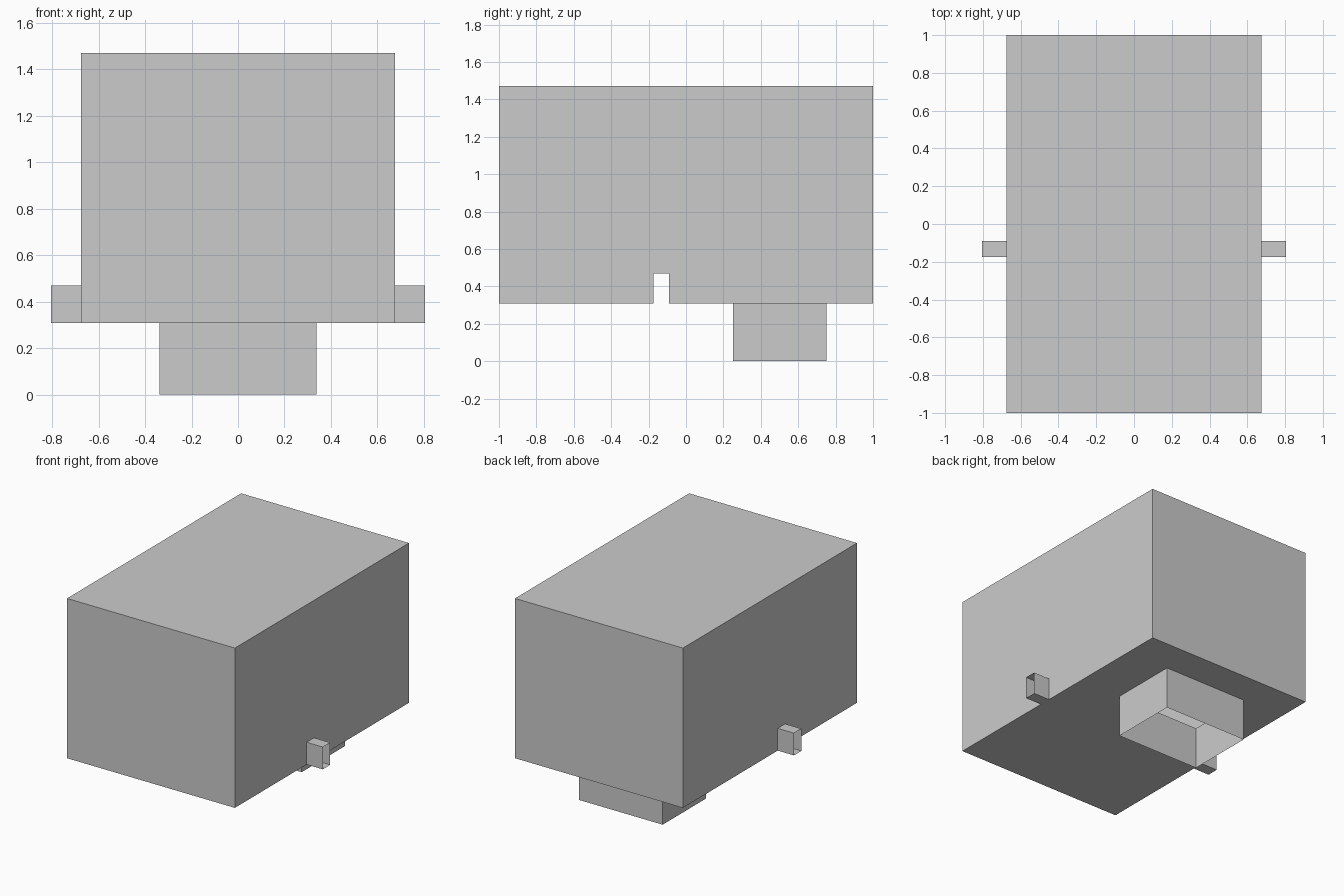
import bpy, bmesh
from mathutils import Vector

if "Cube" in bpy.data.objects:
    bpy.data.objects.remove(bpy.data.objects["Cube"])

W, D, Z0, Z1 = 0.675, 1.0, 0.308, 1.47      # housing half width, half depth, bottom, top
TY0, TY1, TZ, TX = -0.175, -0.09, 0.47, 0.805  # side sleeve opening and outer end
SX, SY0, SY1 = 0.3375, 0.25, 0.75           # bottom spout opening


def make(name, faces):
    """Object from a list of polygons, with shared corners welded."""
    bm = bmesh.new()
    for pts in faces:
        bm.faces.new([bm.verts.new(p) for p in pts])
    bmesh.ops.remove_doubles(bm, verts=bm.verts, dist=1e-5)
    me = bpy.data.meshes.new(name)
    bm.to_mesh(me)
    bm.free()
    ob = bpy.data.objects.new(name, me)
    bpy.context.collection.objects.link(ob)
    return ob


def tube(loop, d):
    """Open-ended walls: sweep a closed loop along d."""
    d = Vector(d)
    loop = [Vector(p) for p in loop]
    return [(a, b, b + d, a + d) for a, b in zip(loop, loop[1:] + loop[:1])]


def rect(x0, x1, y0, y1, z):
    return [(x0, y0, z), (x1, y0, z), (x1, y1, z), (x0, y1, z)]


def down(x0, x1, y0, y1):
    return rect(x0, x1, y0, y1, Z0)[::-1]


# hollow housing: side walls notched for the sleeves, floor cut for the spout
side = [(-D, Z0), (TY0, Z0), (TY0, TZ), (TY1, TZ), (TY1, Z0), (D, Z0), (D, Z1), (-D, Z1)]
faces = [[(W, y, z) for y, z in side], [(-W, y, z) for y, z in side[::-1]]]
faces.append(rect(-W, W, -D, D, Z1))
faces.append([(-W, -D, Z0), (W, -D, Z0), (W, -D, Z1), (-W, -D, Z1)])
faces.append([(W, D, Z0), (-W, D, Z0), (-W, D, Z1), (W, D, Z1)])
faces += [down(-W, W, -D, SY0), down(-W, W, SY1, D),
          down(-W, -SX, SY0, SY1), down(SX, W, SY0, SY1)]
make("housing", faces)

# open spout under the floor
make("bottom_spout", tube(rect(-SX, SX, SY0, SY1, 0), (0, 0, Z0)))

# open sleeves on both sides
opening = [(W, TY0, Z0), (W, TY1, Z0), (W, TY1, TZ), (W, TY0, TZ)]
sleeves = make("side_sleeves", tube(opening, (TX - W, 0, 0)))
sleeves.modifiers.new("mirror", 'MIRROR')
